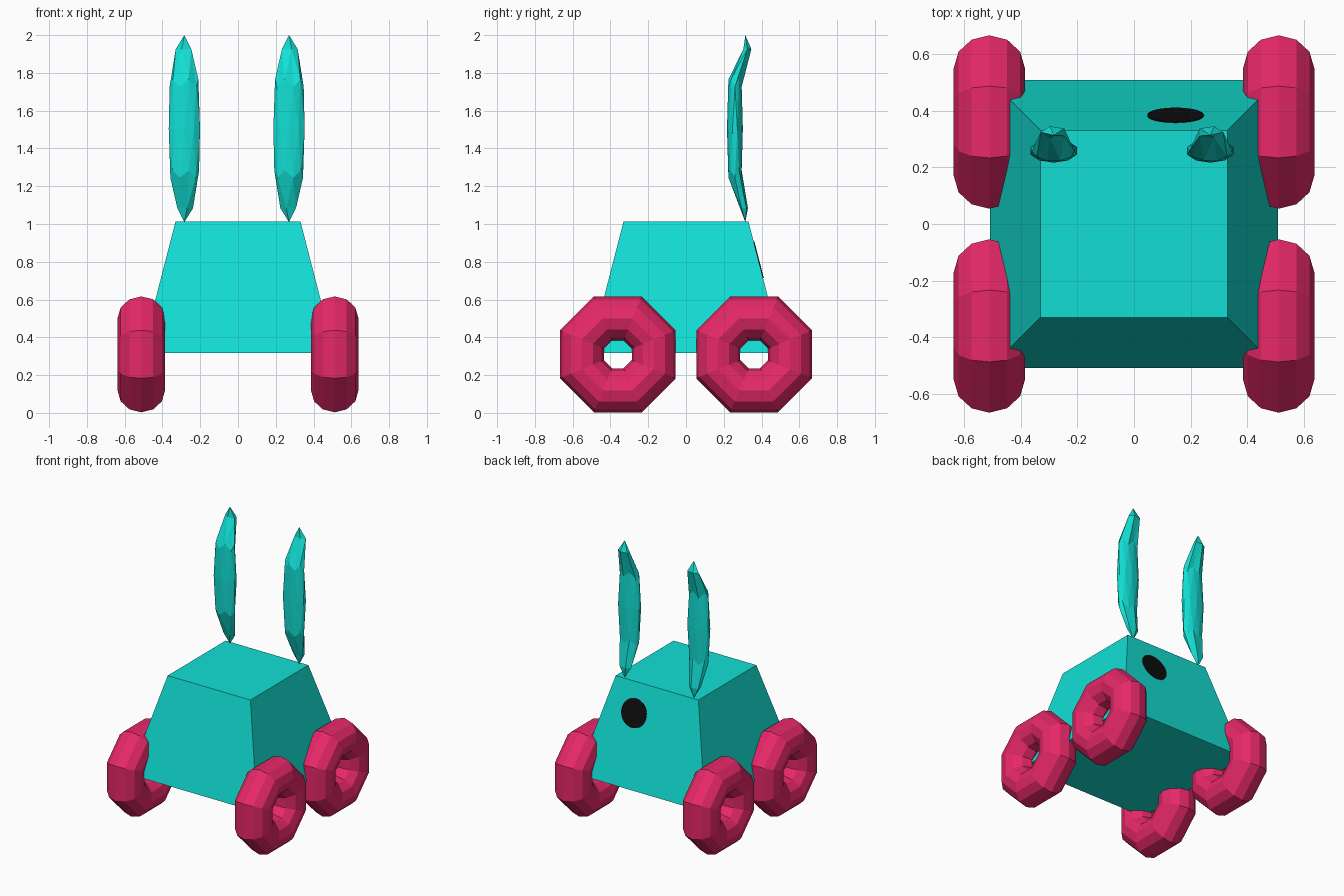
import bpy, bmesh, math
from mathutils import Matrix, Vector

if "Cube" in bpy.data.objects:
    bpy.data.objects.remove(bpy.data.objects["Cube"])


def material(name, color):
    m = bpy.data.materials.new(name)
    m.diffuse_color = (*color, 1)
    m.use_nodes = True
    m.node_tree.nodes["Principled BSDF"].inputs["Base Color"].default_value = m.diffuse_color
    return m


teal = material("teal", (0.006, 0.74, 0.66))
pink = material("pink", (0.79, 0.021, 0.14))
black = material("black", (0.004, 0.004, 0.004))


def finish(name, bm, mat):
    bmesh.ops.recalc_face_normals(bm, faces=bm.faces)
    me = bpy.data.meshes.new(name)
    bm.to_mesh(me)
    bm.free()
    me.materials.append(mat)
    ob = bpy.data.objects.new(name, me)
    bpy.context.collection.objects.link(ob)
    return ob


# Body: square block tapering towards the top
Z0, Z1, W0, W1 = 0.318, 1.012, 0.51, 0.331
bm = bmesh.new()
bmesh.ops.create_cube(bm, size=2)
for v in bm.verts:
    w = W1 if v.co.z > 0 else W0
    v.co = (v.co.x * w, v.co.y * w, Z1 if v.co.z > 0 else Z0)
finish("body", bm, teal)


# Wheels: eight-sided rings with a round section, axle along x
def wheel(name, cx, cy, cz=0.31, major=0.206, minor=0.126, sides=8, section=12):
    bm = bmesh.new()
    rings = []
    for i in range(sides):
        a = math.tau * (i + 0.5) / sides
        ring = []
        for j in range(section):
            b = math.tau * j / section
            r = major + minor * math.cos(b)
            ring.append(bm.verts.new((cx + minor * math.sin(b),
                                      cy + r * math.cos(a), cz + r * math.sin(a))))
        rings.append(ring)
    for i in range(sides):
        p, q = rings[i], rings[(i + 1) % sides]
        for j in range(section):
            k = (j + 1) % section
            bm.faces.new((p[j], p[k], q[k], q[j]))
    finish(name, bm, pink)


for sx, side in ((-1, "left"), (1, "right")):
    for sy, end in ((-1, "front"), (1, "back")):
        wheel(f"{end}_{side}_wheel", sx * 0.512, sy * 0.361)


# Ears: stretched, flattened low-poly spheres with both tips bent backwards
def ear(name, cx, flip):
    bm = bmesh.new()
    bmesh.ops.create_icosphere(bm, subdivisions=2, radius=1)
    for v in bm.verts:
        x, y, z = v.co
        h = abs(z)
        bend = 0.0
        if h > 0.95:
            bend = 0.055
        elif h > 0.7:
            bend = 0.066 if z > 0 else 0.048
        v.co = (cx + flip * x * 0.087, 0.259 + y * 0.042 + bend, 1.505 + z * 0.495)
    finish(name, bm, teal)


ear("left_ear", -0.284, -1)
ear("right_ear", 0.27, 1)

# Eye: thin round plate lying on the sloping back face
normal = Vector((0, Z1 - Z0, W0 - W1)).normalized()
z = 0.81
y = W0 + (W1 - W0) * (z - Z0) / (Z1 - Z0)
rot = normal.to_track_quat('Z', 'Y').to_matrix().to_4x4()
bm = bmesh.new()
bmesh.ops.create_cone(bm, cap_ends=True, segments=32, radius1=0.1, radius2=0.1, depth=0.006,
                      matrix=Matrix.Translation(Vector((0.147, y, z)) + normal * 0.001) @ rot)
finish("eye", bm, black)
